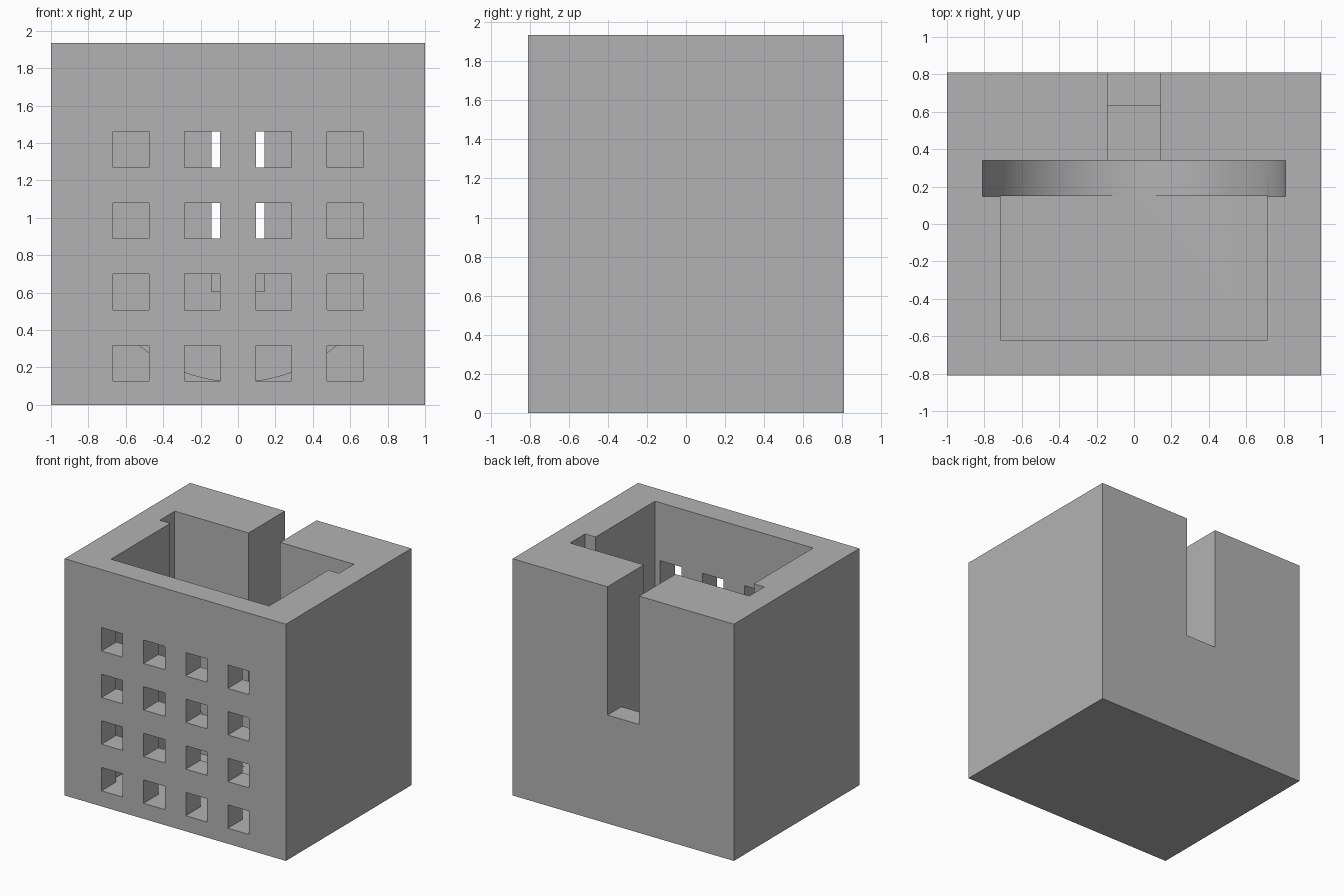
import bpy, bmesh, math

if "Cube" in bpy.data.objects:
    bpy.data.objects.remove(bpy.data.objects["Cube"])

TOP, FLOOR, RADIUS = 1.935, 0.124, 0.81
OVER = TOP + 0.2          # cutters that open through the top

grey = bpy.data.materials.new("plain grey")
grey.diffuse_color = (0.45, 0.45, 0.45, 1)
grey.use_nodes = True
grey.node_tree.nodes["Principled BSDF"].inputs["Base Color"].default_value = grey.diffuse_color


def prism_y(name, outline, y0, y1):
    """Extrude an x-z outline from y0 to y1."""
    bm = bmesh.new()
    face = bm.faces.new([bm.verts.new((x, y0, z)) for x, z in outline])
    ext = bmesh.ops.extrude_face_region(bm, geom=[face])
    moved = [v for v in ext["geom"] if isinstance(v, bmesh.types.BMVert)]
    bmesh.ops.translate(bm, verts=moved, vec=(0, y1 - y0, 0))
    bmesh.ops.recalc_face_normals(bm, faces=bm.faces)
    mesh = bpy.data.meshes.new(name)
    bm.to_mesh(mesh)
    bm.free()
    mesh.materials.append(grey)
    obj = bpy.data.objects.new(name, mesh)
    bpy.context.collection.objects.link(obj)
    return obj


def box(name, x0, x1, y0, y1, z0, z1):
    return prism_y(name, [(x0, z0), (x1, z0), (x1, z1), (x0, z1)], y0, y1)


def cut(target, cutter):
    """Subtract the cutter and remove it."""
    mod = target.modifiers.new("cut", "BOOLEAN")
    mod.operation, mod.solver, mod.object = "DIFFERENCE", "EXACT", cutter
    bpy.context.view_layer.objects.active = target
    bpy.ops.object.modifier_apply(modifier=mod.name)
    bpy.data.objects.remove(cutter)


# Solid outer block
housing = box("housing", -1, 1, -0.81, 0.81, 0, TOP)

# Main rectangular chamber, open at the top
cut(housing, box("chamber_cutter", -0.715, 0.715, -0.62, 0.15, FLOOR, OVER))

# Wheel slot: half-round bottom, straight sides up to the top
centre = FLOOR + RADIUS - 0.0005
arc = [(RADIUS * math.cos(a), centre + RADIUS * math.sin(a))
       for a in (math.pi * (1 + i / 64) for i in range(65))]
slot = arc + [(RADIUS, OVER), (-RADIUS, OVER)]
cut(housing, prism_y("wheel_slot_cutter", slot, 0.146, 0.34))

# Stepped axle notch through the back wall
cut(housing, box("notch_deep_cutter", -0.143, 0.143, 0.3, 0.63, 0.605, OVER))
cut(housing, box("notch_back_cutter", -0.143, 0.143, 0.6, 0.9, 0.886, OVER))

# Four by four grid of square openings in the front wall
for row in range(4):
    for col in range(4):
        x, z = -0.667 + 0.381 * col, 0.127 + 0.381 * row
        cut(housing, box("opening_cutter", x, x + 0.191, -0.9, -0.58, z, z + 0.191))

# Smooth the curved slot bottom, keep all edges sharp
bpy.ops.object.select_all(action="DESELECT")
housing.select_set(True)
bpy.context.view_layer.objects.active = housing
bpy.ops.object.shade_smooth_by_angle(angle=math.radians(30))
